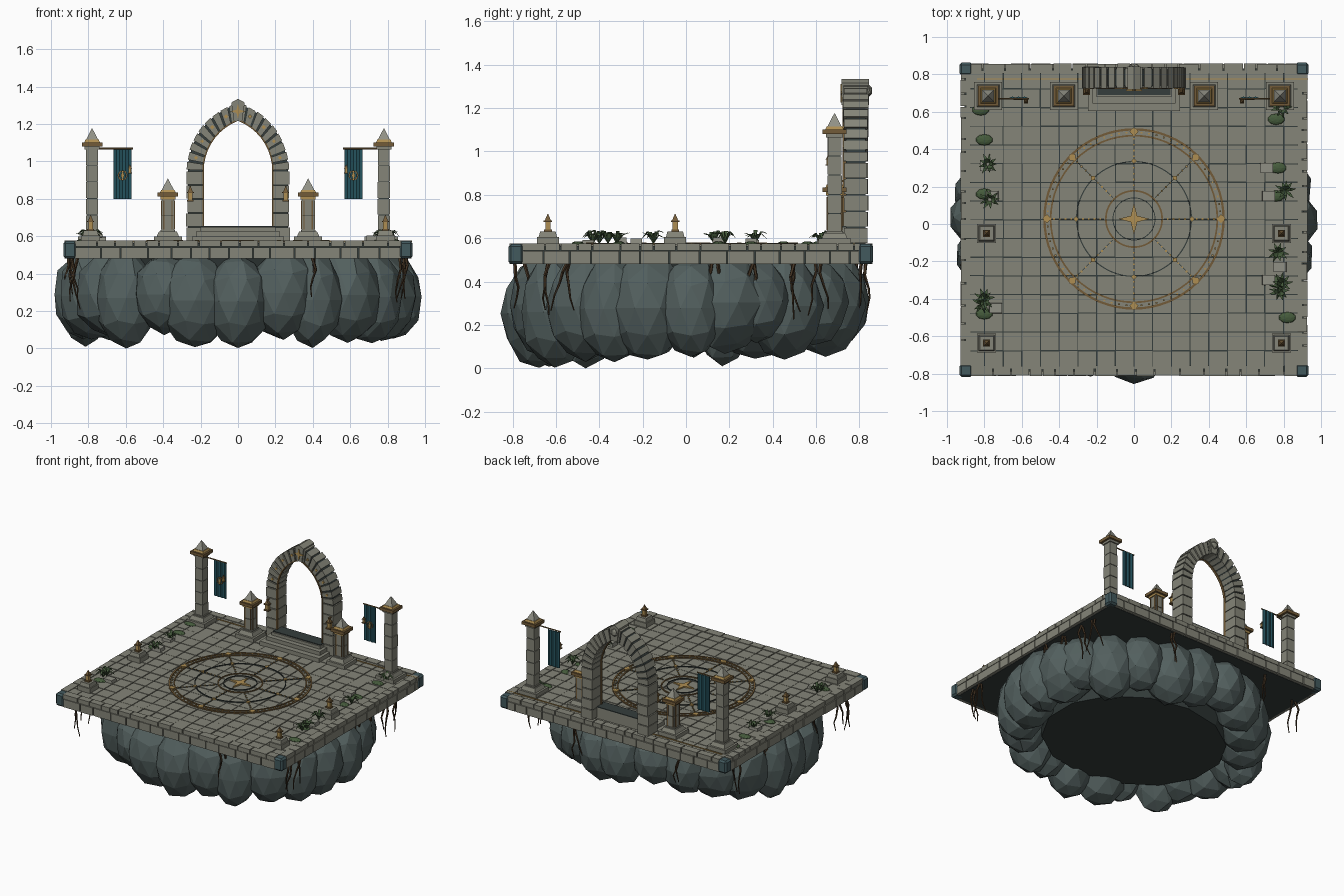
import bpy, bmesh, math, random
from mathutils import Vector, Matrix

if "Cube" in bpy.data.objects:
    bpy.data.objects.remove(bpy.data.objects["Cube"])
random.seed(7)
R = random.uniform

COL = {"stone": (.235, .235, .19), "pale_stone": (.28, .28, .235), "rock": (.085, .115, .112),
       "dark_joint": (.035, .047, .045), "teal_stone": (.055, .1, .11), "banner_teal": (.018, .085, .11),
       "gold": (.42, .27, .085), "bronze": (.17, .105, .04), "leaf": (.06, .105, .045), "root": (.06, .036, .018)}
NAMES = list(COL)
MATS = []
for n, c in COL.items():
    m = bpy.data.materials.new(n)
    m.diffuse_color = (*c, 1)
    m.use_nodes = True
    m.node_tree.nodes["Principled BSDF"].inputs["Base Color"].default_value = m.diffuse_color
    MATS.append(m)


class Part:
    """Collects simple solids into one named mesh object."""
    def __init__(self, name):
        self.name, self.bm = name, bmesh.new()

    def paint(self, verts, mat):
        for f in {f for v in verts for f in v.link_faces}:
            f.material_index = NAMES.index(mat)

    def box(self, x, y, z0, z1, sx, sy, mat, taper=1.0):
        """Upright block with full sizes sx, sy; the top is scaled by taper."""
        vs = bmesh.ops.create_cube(self.bm, size=1)["verts"]
        for v in vs:
            k = taper if v.co.z > 0 else 1
            v.co = Vector((x + v.co.x * sx * k, y + v.co.y * sy * k, z1 if v.co.z > 0 else z0))
        self.paint(vs, mat)

    def prism(self, pts, vec, mat):
        a = [self.bm.verts.new(p) for p in pts]
        b = [self.bm.verts.new(Vector(p) + Vector(vec)) for p in pts]
        n = len(a)
        self.bm.faces.new(a)
        self.bm.faces.new(b[::-1])
        for i in range(n):
            self.bm.faces.new((a[i], b[i], b[(i + 1) % n], a[(i + 1) % n]))
        self.paint(a + b, mat)

    def tube(self, pts, r0, r1, mat, sides=5):
        for i, (p, q) in enumerate(zip(pts, pts[1:])):
            p, q = Vector(p), Vector(q)
            k = len(pts) - 1
            M = Matrix.Translation((p + q) / 2) @ (q - p).to_track_quat('Z', 'Y').to_matrix().to_4x4()
            vs = bmesh.ops.create_cone(self.bm, cap_ends=True, segments=sides, radius1=r0 + (r1 - r0) * i / k,
                                       radius2=r0 + (r1 - r0) * (i + 1) / k, depth=(q - p).length, matrix=M)["verts"]
            self.paint(vs, mat)

    def ball(self, c, s, mat, sub=1, jitter=0):
        vs = bmesh.ops.create_icosphere(self.bm, subdivisions=sub, radius=1)["verts"]
        for v in vs:
            k = 1 + R(-jitter, jitter)
            v.co = Vector([c[i] + v.co[i] * s[i] * k for i in range(3)])
        self.paint(vs, mat)
        return vs

    def done(self, fix=True):
        if fix:
            bmesh.ops.recalc_face_normals(self.bm, faces=self.bm.faces)
        me = bpy.data.meshes.new(self.name)
        self.bm.to_mesh(me)
        self.bm.free()
        for m in MATS:
            me.materials.append(m)
        ob = bpy.data.objects.new(self.name, me)
        bpy.context.collection.objects.link(ob)
        return ob


X, Y0, Y1, TOP = .925, -.81, .855, .572
YC = (Y0 + Y1) / 2

# Slab core and floor tiles
p = Part("slab_core")
p.box(0, YC, .48, .564, 1.81, 1.62, "dark_joint")
p.done()
p = Part("floor_tiles")
for i in range(18):
    for j in range(16):
        p.box(-.85 + i * .1, Y0 + .0825 + j * .1, .55, TOP - R(0, .003), .1 - R(.003, .008), .1 - R(.003, .008), "stone")
p.done()

# Two courses of edge blocks on all four sides, with corner stones
p = Part("edge_blocks")
for z0, z1, lo, hi in ((.482, .54, .09, .15), (.544, .576, .06, .14)):
    for side in range(4):
        half = X - .05 if side < 2 else (Y1 - Y0) / 2 - .05
        t = -half
        while t < half - .01:
            L = min(R(lo, hi), half - t)
            d = .05 + R(0, .008)
            c = t + L / 2
            if side < 2:
                s = 2 * side - 1
                p.box(c, (Y1 if s > 0 else Y0) - s * .025, z0, z1, L - .006, d, "stone")
            else:
                p.box((2 * side - 5) * (X - .025), YC + c, z0, z1, d, L - .006, "stone")
            t += L
p.done()
p = Part("corner_stones")
for sx in (-1, 1):
    for y in (Y0 + .027, Y1 - .027):
        p.box(sx * (X - .027), y, .48, .574, .07, .07, "teal_stone")
ob = p.done()
b = ob.modifiers.new("chamfer", 'BEVEL')
b.width, b.segments = .012, 1

# Floating rock: core and ring of faceted boulders
p = Part("rock_core")
vs = bmesh.ops.create_cone(p.bm, cap_ends=True, segments=14, radius1=.66, radius2=.8, depth=.36,
                           matrix=Matrix.Translation((0, 0, .31)) @ Matrix.Diagonal((1, .86, 1, 1)))["verts"]
p.paint(vs, "dark_joint")
p.done()
p = Part("boulders")
N = 24
for i in range(N):
    a = 2 * math.pi * (i + R(-.2, .2)) / N
    r = R(.145, .2)
    bot = max(0, .06 + .045 * math.sin(a) + R(-.055, .06))
    top = R(.5, .54)
    c = (math.cos(a) * (.985 - r), math.sin(a) * (.85 - r), (bot + top) / 2)
    for v in p.ball(c, (r, r, (top - bot) / 2), "rock", 2, .05):
        v.co = Vector((max(-1, min(1, v.co.x)), max(-.86, min(.86, v.co.y)), max(0, min(.55, v.co.z))))
p.done()

# Hanging roots
p = Part("hanging_roots")
for x, y in ((-.88, -.62), (-.87, -.55), (.87, -.62), (.88, -.56), (.89, .3), (.88, .5), (.9, .13), (-.88, .3),
             (-.87, .62), (-.9, -.2), (.87, .62), (.4, -.77), (-.5, .8), (.35, .81)):
    for k in range(2):
        q, pts = Vector((x + R(-.02, .02), y + R(-.03, .03), .49)), []
        for s in range(5):
            pts.append(q.copy())
            q = q + Vector((R(-.022, .022), R(-.025, .025), -R(.045, .075)))
        p.tube(pts, .009, .003, "root")
p.done()

# Floor compass: rings, spokes, studs and star
CY, Z = .027, TOP + .001
p = Part("floor_compass")
def ring(r, w, mat, seg=64):
    for i in range(seg):
        a, b = 2 * math.pi * i / seg, 2 * math.pi * (i + 1) / seg
        p.prism([(q * math.cos(t), CY + q * math.sin(t), Z - .004) for q, t in
                 ((r - w, a), (r, a), (r, b), (r - w, b))], (0, 0, .008), mat)
for r, w, m in ((.485, .012, "bronze"), (.45, .009, "bronze"), (.31, .006, "dark_joint"), (.155, .009, "bronze"), (.115, .005, "dark_joint")):
    ring(r, w, m)
for i in range(72):
    a = math.tau * i / 72
    p.box(.463 * math.cos(a), CY + .463 * math.sin(a), Z, Z + .005, .009, .009, "gold")
for i in range(8):
    a = math.tau * i / 8
    u, v = Vector((math.cos(a), math.sin(a), 0)), Vector((-math.sin(a), math.cos(a), 0))
    o = Vector((0, CY, Z - .004))
    p.prism([o + u * .16 - v * .002, o + u * .445 - v * .002, o + u * .445 + v * .002, o + u * .16 + v * .002], (0, 0, .006), "dark_joint")
    for k in range(9):
        c = u * (.18 + .031 * k)
        p.box(c.x, CY + c.y, Z, Z + .005, .009, .009, "gold")
    for rad, s in ((.465, .024), (.31, .015)):
        p.prism([o + u * (rad + s), o + u * rad + v * s, o + u * (rad - s), o + u * rad - v * s], (0, 0, .011), "gold")
p.prism([((.085 if i % 2 == 0 else .024) * math.cos(math.tau * i / 8), CY + (.085 if i % 2 == 0 else .024) * math.sin(math.tau * i / 8), Z - .004)
         for i in range(8)], (0, 0, .011), "gold")
p.box(.045, .775, Z - .003, Z + .004, 1.77, .006, "gold")
p.done()

# Steps under the arch
p = Part("arch_steps")
for hw, y0, z0, z1 in ((.245, .605, .565, .6), (.222, .645, .6, .628), (.2, .68, .628, .65)):
    p.box(0, (y0 + .78) / 2, z0, z1, hw * 2, .78 - y0, "stone")
p.box(0, .735, .65, .656, .39, .09, "dark_joint")
p.done()

# Pointed arch made of separate stones
def arch_pt(r, t, s, c=.103, spring=.95, foot=.575):
    """Point at radius r; t below 0 runs down the leg, 0..1 follows the curve."""
    if t < 0:
        return (s * (r - c), spring + t * (spring - foot))
    a = t * math.acos(c / r)
    return (s * (r * math.cos(a) - c), spring + r * math.sin(a))
def arch_block(p, r0, r1, t0, t1, s, y0, y1, mat):
    p.prism([(x, y0, z) for x, z in (arch_pt(r0, t0, s), arch_pt(r1, t0, s), arch_pt(r1, t1, s), arch_pt(r0, t1, s))],
            (0, y1 - y0, 0), mat)
p = Part("arch_stones")
for s in (-1, 1):
    for a, b, n in ((-1, -.0001, 5), (0, 1, 9)):
        for i in range(n):
            t0, t1 = a + (b - a) * i / n, a + (b - a) * (i + 1) / n
            g = .012 * (b - a) if n > 5 else .008
            j = R(0, .006)
            arch_block(p, .29, .374 + R(0, .006), t0 + g, t1 - g, s, .73 - j, .835 + j, "stone")
            arch_block(p, .294, .37, t0, t1, s, .737, .828, "dark_joint")
            arch_block(p, .286, .294, t0, t1, s, .722, .74, "bronze")
            if n > 5 and i % 2:
                x, z = arch_pt(.335, (t0 + t1) / 2, s)
                p.prism([(x - .011, .721, z), (x, .721, z - .011), (x + .011, .721, z), (x, .721, z + .011)], (0, .009, 0), "gold")
p.prism([(-.022, .718, 1.215), (.022, .718, 1.215), (.036, .718, 1.315), (0, .718, 1.335), (-.036, .718, 1.315)], (0, .125, 0), "stone")
p.prism([((.042 if i % 2 == 0 else .012) * math.cos(math.tau * i / 8), .712, 1.268 + (.042 if i % 2 == 0 else .012) * math.sin(math.tau * i / 8))
         for i in range(8)], (0, .008, 0), "gold")
p.ball((0, .842, 1.28), (.03, .018, .03), "stone")
p.done()

def lantern(p, x, y, z, s=1):
    """Small lantern: foot, glowing body and pointed roof."""
    p.box(x, y, z, z + .01 * s, .036 * s, .036 * s, "bronze")
    p.box(x, y, z + .01 * s, z + .045 * s, .024 * s, .024 * s, "gold")
    p.box(x, y, z + .045 * s, z + .052 * s, .038 * s, .038 * s, "bronze")
    p.box(x, y, z + .052 * s, z + .082 * s, .028 * s, .028 * s, "bronze", .1)

p = Part("arch_lanterns")
for s in (-1, 1):
    lantern(p, s * .255, .71, .785)
    p.box(s * .255, .722, .86, .868, .01, .04, "bronze")
p.done()

# Pillars: tall outer pair and short inner pair
PY = .685
def pillar(name, x, h0, h1, short):
    p = Part(name)
    p.box(x, PY, .565, .598, .15, .15, "stone")
    p.box(x, PY, .598, .625, .12, .12, "stone", .8)
    n = 2 if short else 5
    for i in range(n):
        a, b = h0 + (h1 - h0) * i / n, h0 + (h1 - h0) * (i + 1) / n
        w = .064 + R(-.002, .003)
        p.box(x, PY, a + .002, b - .002, w, w, "stone")
    p.box(x, PY, h0 - .02, h1, .056, .056, "dark_joint")
    if short:
        for d in (-.022, .022):
            p.box(x + d, PY, h0 + .01, h1 - .01, .007, .075, "bronze")
            p.box(x, PY + d, h0 + .01, h1 - .01, .075, .007, "bronze")
    p.box(x, PY, h0 - .005, h0 + .008, .078, .078, "stone")
    p.box(x, PY, h1 - .004, h1 + .014, .08, .08, "gold" if short else "stone")
    p.box(x, PY, h1 + .012, h1 + .034, .11, .11, "bronze")
    p.box(x, PY, h1 + .034, h1 + .048, .084, .084, "gold", .85)
    p.box(x, PY, h1 + .046, h1 + .108, .066, .066, "pale_stone", .04)
    p.done()
for s, n in ((-1, "left"), (1, "right")):
    pillar(n + "_tall_pillar", s * .78, .625, 1.068, False)
    pillar(n + "_short_pillar", s * .375, .625, .8, True)

    # Banner on its rod, rippled, with emblem
    p = Part(n + "_banner")
    p.tube([(s * .75, .67, 1.07), (s * .562, .67, 1.07)], .005, .005, "bronze", 6)
    for i in range(6):
        x0, x1 = .57 + .0158 * i, .57 + .0158 * (i + 1)
        y0, y1 = .67 + .005 * (i % 2), .67 + .005 * ((i + 1) % 2)
        p.prism([(s * x0, y0, 1.065), (s * x1, y1, 1.065), (s * x1, y1, .8), (s * x0, y0, .8)], (0, .006, 0), "banner_teal")
    for i in range(12):
        a, b = math.tau * i / 12, math.tau * (i + 1) / 12
        p.prism([(s * .617 + q * math.cos(t), .664, .925 + q * math.sin(t)) for q, t in ((.02, a), (.027, a), (.027, b), (.02, b))],
                (0, .006, 0), "bronze")
    p.prism([(s * .617 - .01, .663, .925), (s * .617, .663, .895), (s * .617 + .01, .663, .925), (s * .617, .663, .955)], (0, .007, 0), "gold")
    lantern(p, s * .578, .655, .935, .6)
    p.done()

# Lamp pedestals along both sides
p = Part("lamp_pedestals")
for x in (-.788, .788):
    for y in (-.05, -.637):
        p.box(x, y, .565, .605, .102, .102, "stone")
        p.box(x, y, .605, .63, .085, .085, "stone", .85)
        lantern(p, x, y, .63, 1)
p.done()

# Loose blocks, moss mounds and ferns
p = Part("loose_blocks")
for x, y in ((-.76, .15), (-.79, .31), (-.74, -.45), (.71, .3), (.72, .15), (.78, -.23), (.72, -.3)):
    p.box(x, y, .565, R(.59, .605), .07, .055, "pale_stone", .95)
p.done()
p = Part("moss_mounds")
for x, y in ((-.82, .61), (-.8, .45), (-.8, .16), (-.8, -.48), (.76, .56), (.77, .3), (.76, .15), (.76, -.31), (.82, -.5)):
    p.ball((x, y, .572), (.046, .03, .014), "leaf", 2)
p.done()
p = Part("ferns")
for x, y in ((-.78, .32), (-.77, .13), (-.8, -.4), (-.81, -.43), (.79, .62), (.81, .18), (.77, -.15), (.79, -.32), (.78, -.36)):
    for k in range(9):
        a = math.tau * k / 9 + R(-.2, .2)
        u, v = Vector((math.cos(a), math.sin(a), 0)), Vector((-math.sin(a), math.cos(a), 0))
        L = R(.045, .062)
        prof = [(0, .575, .003), (L * .5, R(.61, .635), .009), (L, R(.595, .625), .001)]
        for (d0, z0, w0), (d1, z1, w1) in zip(prof, prof[1:]):
            o0, o1 = Vector((x, y, z0)) + u * d0, Vector((x, y, z1)) + u * d1
            p.prism([o0 - v * w0, o1 - v * w1, o1 + v * w1, o0 + v * w0], (0, 0, .002), "leaf")
p.done()
